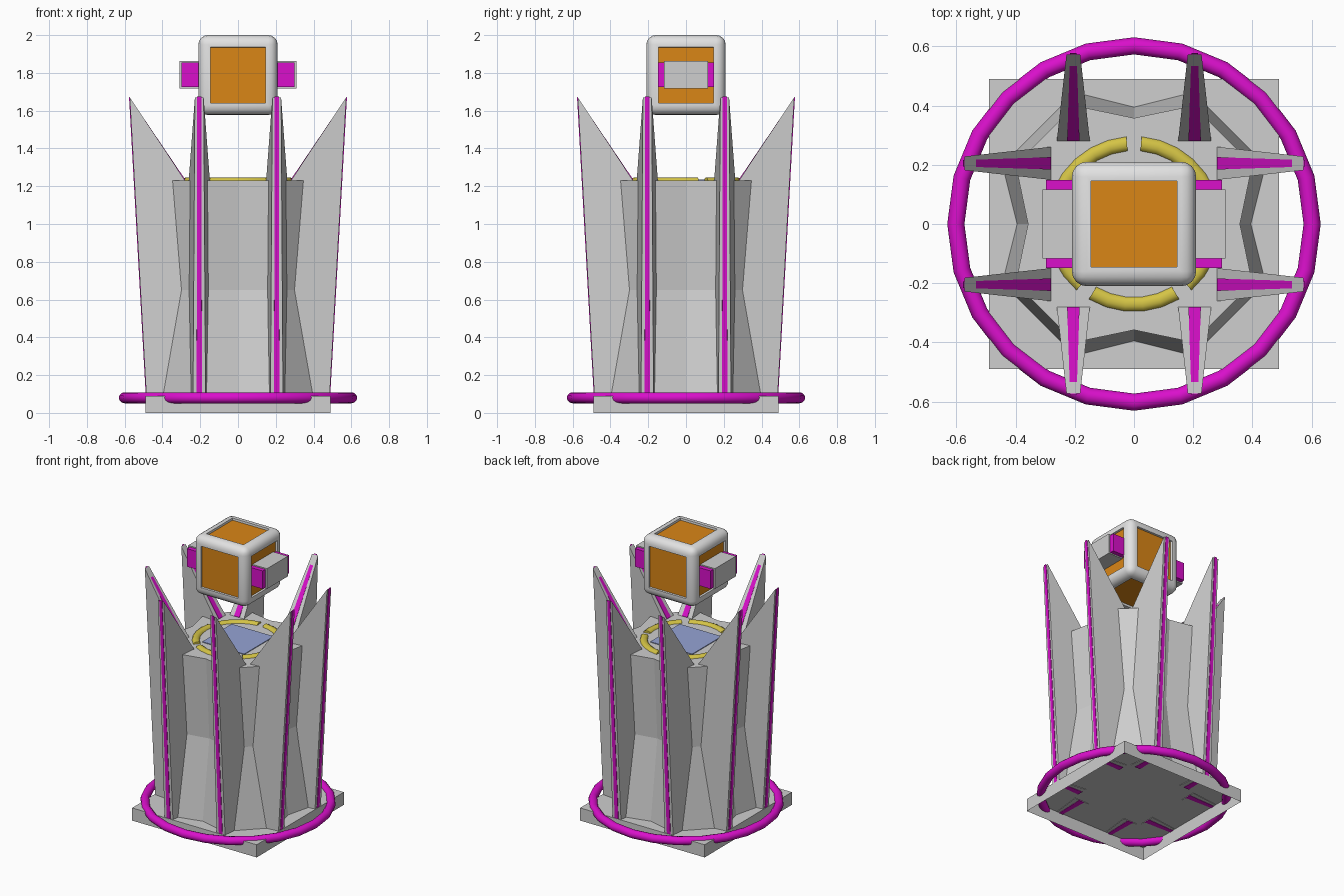
import bpy, bmesh, math
from mathutils import Matrix, Vector

if "Cube" in bpy.data.objects:
    bpy.data.objects.remove(bpy.data.objects["Cube"])


def material(name, rgb):
    m = bpy.data.materials.new(name)
    m.diffuse_color = (*rgb, 1)
    m.use_nodes = True
    m.node_tree.nodes["Principled BSDF"].inputs["Base Color"].default_value = m.diffuse_color
    return m


GREY = material("light_grey", (0.62, 0.62, 0.62))
WHITE = material("off_white", (0.76, 0.76, 0.76))
MAGENTA = material("magenta", (0.70, 0.005, 0.60))
ORANGE = material("orange", (0.70, 0.24, 0.008))
YELLOW = material("yellow", (0.66, 0.55, 0.06))
BLUE = material("pale_blue", (0.30, 0.37, 0.66))


def finish(name, bm, *mats):
    bmesh.ops.recalc_face_normals(bm, faces=bm.faces)
    me = bpy.data.meshes.new(name)
    bm.to_mesh(me)
    bm.free()
    for m in mats:
        me.materials.append(m)
    ob = bpy.data.objects.new(name, me)
    bpy.context.collection.objects.link(ob)
    return ob


def smooth(ob, angle=40):
    bpy.ops.object.select_all(action='DESELECT')
    ob.select_set(True)
    bpy.context.view_layer.objects.active = ob
    bpy.ops.object.shade_smooth_by_angle(angle=math.radians(angle))


def box_bm(lo, hi):
    bm = bmesh.new()
    size = Vector(hi) - Vector(lo)
    mid = (Vector(hi) + Vector(lo)) / 2
    bmesh.ops.create_cube(bm, size=1, matrix=Matrix.Translation(mid) @ Matrix.Diagonal((*size, 1)))
    return bm


# Square base, open underneath
bm = box_bm((-0.49, -0.49, 0), (0.49, 0.49, 0.09))
under = [f for f in bm.faces if f.calc_center_median().z < 0.01]
bmesh.ops.delete(bm, geom=under, context='FACES_ONLY')
finish("base", bm, GREY)

# Ring around the base
bpy.ops.mesh.primitive_torus_add(major_radius=0.602, minor_radius=0.029, major_segments=24,
                                 minor_segments=12, location=(0, 0, 0.08))
ring = bpy.context.object
ring.name = "base_ring"
ring.data.materials.append(MAGENTA)
smooth(ring)

# Waisted body with a folded, star-like section: (height, fold depth, peak depth)
bm = bmesh.new()
loops = []
for z, fold, peak in ((0.09, 0.395, 0.445), (0.65, 0.322, 0.358), (1.23, 0.358, 0.40)):
    loop = []
    for k in range(4):
        turn = Matrix.Rotation(k * math.pi / 2, 3, 'Z')
        for p in ((-0.2, -peak, z), (0, -fold, z), (0.2, -peak, z)):
            loop.append(bm.verts.new(turn @ Vector(p)))
    loops.append(loop)
for a, b in zip(loops, loops[1:]):
    for i in range(12):
        j = (i + 1) % 12
        bm.faces.new((a[i], a[j], b[j], b[i]))
bm.faces.new(loops[-1])
finish("body", bm, GREY)


# Blades: a side profile given thickness that tapers outwards
def blade(name, profile, inner_half, outer_half, x, turn, mat):
    bm = bmesh.new()
    rot = Matrix.Rotation(turn, 3, 'Z')
    sides = []
    for s in (-1, 1):
        pts = []
        for r, z in profile:
            t = (r - 0.28) / 0.295
            half = inner_half + (outer_half - inner_half) * t
            pts.append(bm.verts.new(rot @ Vector((x + s * half, -r, z))))
        sides.append(pts)
        bm.faces.new(pts)
    n = len(profile)
    for i in range(n):
        j = (i + 1) % n
        bm.faces.new((sides[0][i], sides[0][j], sides[1][j], sides[1][i]))
    finish(name, bm, mat)


FIN = ((0.28, 0.087), (0.485, 0.087), (0.573, 1.67), (0.28, 1.23))
STRIPE = ((0.28, 0.085), (0.488, 0.085), (0.577, 1.675), (0.28, 1.236))
for k in range(4):
    for x in (-0.205, 0.205):
        blade("fin", FIN, 0.056, 0.023, x, k * math.pi / 2, GREY)
        blade("fin_stripe", STRIPE, 0.021, 0.011, x, k * math.pi / 2, MAGENTA)

# Pad on top of the body
finish("top_pad", box_bm((-0.165, -0.165, 1.228), (0.165, 0.165, 1.235)), BLUE)

# Five curved bars around the pad
R, TUBE, SIDES, STEPS = 0.272, 0.025, 10, 5
for k in range(5):
    mid = math.radians(-90 + 72 * k)
    bm = bmesh.new()
    rows = []
    for i in range(STEPS + 1):
        a = mid + math.radians(-31 + 62 * i / STEPS)
        row = []
        for j in range(SIDES):
            b = 2 * math.pi * j / SIDES
            r = R + TUBE * math.cos(b)
            row.append(bm.verts.new((r * math.cos(a), r * math.sin(a),
                                     1.228 + 0.018 * math.sin(b))))
        rows.append(row)
    for p, q in zip(rows, rows[1:]):
        for j in range(SIDES):
            m = (j + 1) % SIDES
            bm.faces.new((p[j], p[m], q[m], q[j]))
    bm.faces.new(rows[0])
    bm.faces.new(rows[-1])
    smooth(finish("curved_bar", bm, YELLOW))

# Rounded floating cube with a sunken panel on every side
bm = box_bm((-0.21, -0.21, 1.577), (0.21, 0.21, 2.0))
bmesh.ops.bevel(bm, geom=list(bm.edges), offset=0.05, segments=4, profile=0.5, affect='EDGES')
flats = sorted(bm.faces, key=lambda f: f.calc_area())[-6:]
bmesh.ops.inset_individual(bm, faces=flats, thickness=0.02)
bmesh.ops.inset_individual(bm, faces=flats, thickness=0.001, depth=-0.015)
for f in flats:
    f.material_index = 1
smooth(finish("cube_head", bm, WHITE, ORANGE), 35)

# Side blocks with coloured ends
for s in (-1, 1):
    for name, x, y, z, mat in (("side_block", 0.31, 0.117, 0.072, GREY),
                               ("side_block_core", 0.298, 0.148, 0.064, MAGENTA)):
        xs = sorted((s * 0.19, s * x))
        finish(name, box_bm((xs[0], -y, 1.79 - z), (xs[1], y, 1.79 + z)), mat)
